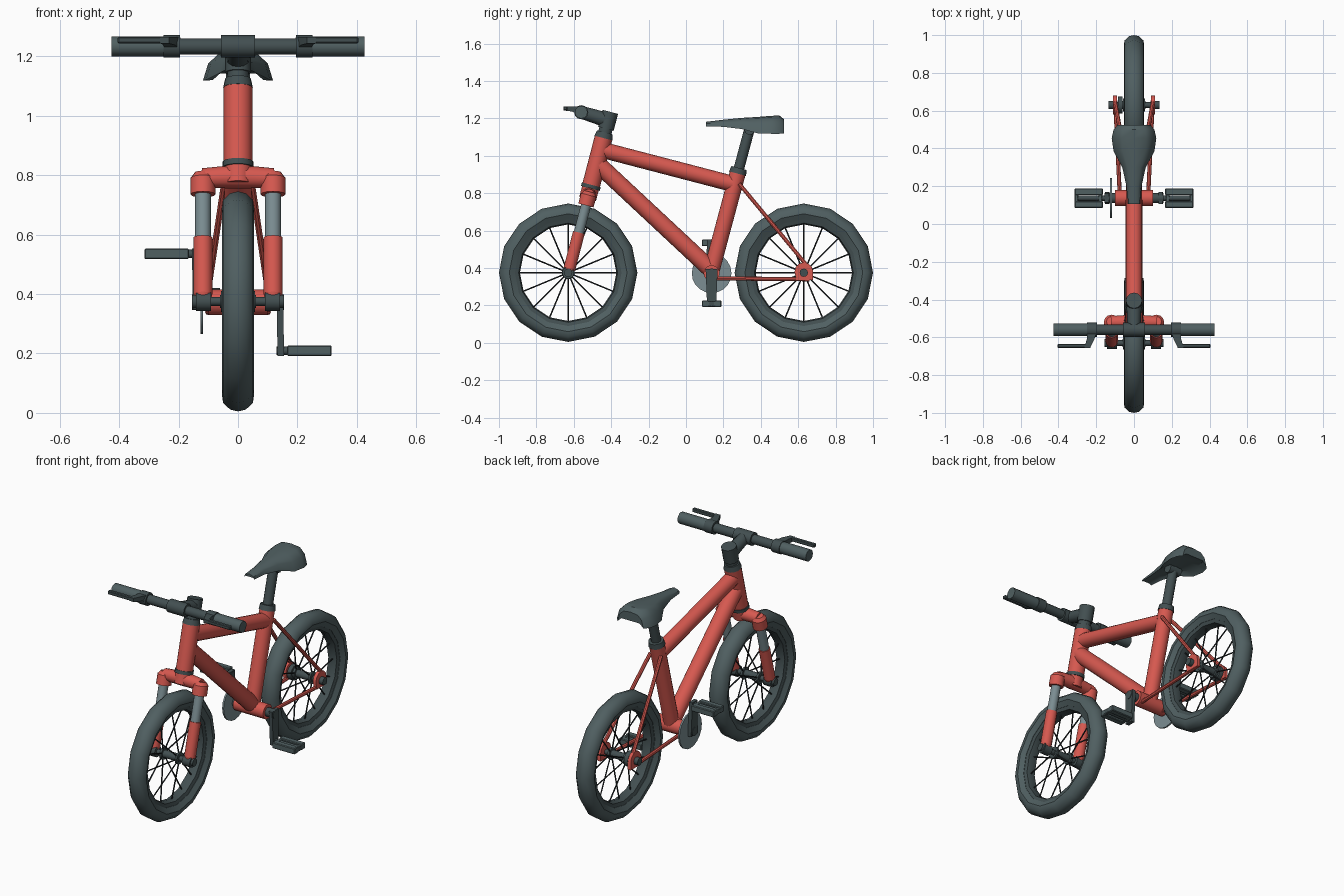
import bpy, bmesh, math
from mathutils import Vector, Matrix

if "Cube" in bpy.data.objects:
    bpy.data.objects.remove(bpy.data.objects["Cube"])


def material(name, rgb):
    m = bpy.data.materials.new(name)
    m.diffuse_color = (*rgb, 1)
    m.use_nodes = True
    m.node_tree.nodes["Principled BSDF"].inputs["Base Color"].default_value = m.diffuse_color
    return m


RED = material("red_paint", (0.68, 0.10, 0.08))
DARK = material("dark_rubber", (0.055, 0.078, 0.082))
TYRE = material("tyre_rubber", (0.08, 0.115, 0.12))
STEEL = material("steel", (0.20, 0.27, 0.29))
BLACK = material("spoke_black", (0.02, 0.025, 0.028))


def finish(name, bm, mat, angle=40):
    bmesh.ops.recalc_face_normals(bm, faces=bm.faces)
    me = bpy.data.meshes.new(name)
    bm.to_mesh(me)
    bm.free()
    me.polygons.foreach_set("use_smooth", [True] * len(me.polygons))
    me.set_sharp_from_angle(angle=math.radians(angle))
    me.materials.append(mat)
    ob = bpy.data.objects.new(name, me)
    bpy.context.collection.objects.link(ob)
    return ob


def tubes(name, mat, segs, n=12):
    """One object made of straight tubes: (start, end, radius[, end radius])."""
    bm = bmesh.new()
    for a, b, r, *r2 in segs:
        a, b = Vector(a), Vector(b)
        d = b - a
        rot = Vector((0, 0, 1)).rotation_difference(d).to_matrix().to_4x4()
        bmesh.ops.create_cone(bm, cap_ends=True, segments=n, radius1=r,
                              radius2=r2[0] if r2 else r, depth=d.length,
                              matrix=Matrix.Translation((a + b) / 2) @ rot)
    return finish(name, bm, mat)


def boxes(name, mat, items, bevel=0.004):
    """One object made of bevelled boxes: (centre, size)."""
    bm = bmesh.new()
    for c, s in items:
        bmesh.ops.create_cube(bm, size=1, matrix=Matrix.Translation(c) @ Matrix.Diagonal((*s, 1)))
    bmesh.ops.bevel(bm, geom=bm.edges[:], offset=bevel, segments=1, affect='EDGES')
    return finish(name, bm, mat, 30)


def loft(name, mat, rings, closed=False):
    """Bridge equal-length rings of points, capping the ends unless closed."""
    bm = bmesh.new()
    vs = [[bm.verts.new(p) for p in ring] for ring in rings]
    n = len(vs[0])
    for i in range(len(vs) - (0 if closed else 1)):
        p, q = vs[i], vs[(i + 1) % len(vs)]
        for j in range(n):
            bm.faces.new((p[j], p[(j + 1) % n], q[(j + 1) % n], q[j]))
    if not closed:
        bm.faces.new(vs[0])
        bm.faces.new(vs[-1])
    return finish(name, bm, mat, 40)


def steer(z, x=0):
    """Point on the raked steering axis at height z."""
    return (x, -0.44 - (1.1 - z) * 0.26, z)


def seat_axis(z):
    return (0, 0.135 + (z - 0.38) * 0.268, z)


# wheels: tyre, rim, spokes, hub
HZ = 0.375
tyre_profile = [(0.285, -0.036), (0.315, -0.054), (0.342, -0.05), (0.364, -0.026), (0.37, 0),
                (0.364, 0.026), (0.342, 0.05), (0.315, 0.054), (0.285, 0.036)]
rim_profile = [(0.295, -0.037), (0.265, -0.028), (0.258, 0), (0.265, 0.028), (0.295, 0.037)]
for side, wy in (("front", -0.63), ("rear", 0.63)):
    angles = [2 * math.pi * i / 16 for i in range(16)]
    for part, prof, mat in (("tyre", tyre_profile, TYRE), ("rim", rim_profile, DARK)):
        loft(f"{side}_{part}", mat,
             [[(x, wy + r * math.cos(a), HZ + r * math.sin(a)) for r, x in prof] for a in angles], True)
    tubes(f"{side}_spokes", BLACK,
          [((0.05 * (-1) ** i, wy + 0.02 * math.cos(a), HZ + 0.02 * math.sin(a)),
            (0, wy + 0.27 * math.cos(a), HZ + 0.27 * math.sin(a)), 0.004) for i, a in enumerate(angles)], 6)
    end = 0.155 if side == "front" else 0.135
    tubes(f"{side}_hub", DARK, [((-end, wy, HZ), (end, wy, HZ), 0.015),
                                ((-0.06, wy, HZ), (0.06, wy, HZ), 0.022)]
          + [((s * 0.045, wy, HZ), (s * 0.058, wy, HZ), 0.035) for s in (-1, 1)]
          + [((s * (end - 0.025), wy, HZ), (s * end, wy, HZ), 0.022) for s in (-1, 1)])

# frame tubes
tubes("head_tube", RED, [(steer(0.84), steer(1.1), 0.048)], 16)
tubes("headset_rings", DARK, [(steer(0.826), steer(0.845), 0.052), (steer(1.095), steer(1.125), 0.05, 0.043)], 16)
tubes("top_tube", RED, [((0, -0.44, 1.03), (0, 0.25, 0.85), 0.043)], 16)
tubes("down_tube", RED, [((0, -0.47, 0.955), (0, 0.13, 0.395), 0.046)], 16)
tubes("seat_tube", RED, [(seat_axis(0.38), seat_axis(0.92), 0.043)], 16)
tubes("bottom_bracket", RED, [((-0.1, 0.137, 0.372), (0.1, 0.137, 0.372), 0.043)], 16)

# rear stays and axle plates
for s, side in ((-1, "left"), (1, "right")):
    tubes(f"{side}_seat_stay", RED, [((s * 0.035, 0.285, 0.85), (s * 0.1, 0.645, 0.415), 0.011)], 8)
    tubes(f"{side}_chain_stay", RED, [((s * 0.075, 0.15, 0.345), (s * 0.1, 0.66, 0.34), 0.011)], 8)
    plate = [(0.63 + 0.05 * math.cos(a), 0.38 + 0.05 * math.sin(a))
             for a in (math.pi * k / 6 for k in range(7))] + [(0.59, 0.335), (0.68, 0.335)]
    loft(f"{side}_axle_plate", RED, [[(s * x, y, z) for y, z in plate] for x in (0.09, 0.11)])

# suspension fork
tubes("steerer", RED, [(steer(0.77), steer(0.83), 0.046)], 16)
tubes("fork_crown", RED, [(steer(0.79, s * 0.12), steer(0.795), 0.033, 0.04) for s in (-1, 1)]
      + [(steer(0.735, s * 0.118), steer(0.79, s * 0.118), 0.042) for s in (-1, 1)]
      + [(steer(0.79, s * 0.118), steer(0.808, s * 0.118), 0.042, 0.028) for s in (-1, 1)])
for s, side in ((-1, "left"), (1, "right")):
    tubes(f"{side}_fork_tube", STEEL, [(steer(0.57, s * 0.118), steer(0.74, s * 0.118), 0.027)])
    tubes(f"{side}_fork_leg", RED, [(steer(0.37, s * 0.118), steer(0.4, s * 0.118), 0.024, 0.032),
                                    (steer(0.4, s * 0.118), steer(0.59, s * 0.118), 0.032)])
    tubes(f"{side}_fork_end", DARK, [((s * 0.09, -0.63, HZ), (s * 0.142, -0.63, HZ), 0.032)])

# stem and handlebar
BY, BZ = -0.56, 1.233
tubes("stem", DARK, [(steer(1.11), steer(1.17), 0.036), (steer(1.145), steer(1.235), 0.043),
                     ((0, -0.42, 1.19), (0, BY, BZ), 0.04, 0.034),
                     ((-0.058, BY, BZ), (0.058, BY, BZ), 0.038)])
tubes("handlebar", DARK, [((-0.4, BY, BZ), (0.4, BY, BZ), 0.027)])
for s, side in ((-1, "left"), (1, "right")):
    tubes(f"{side}_grip", TYRE, [((s * 0.25, BY, BZ), (s * 0.425, BY, BZ), 0.034)])
    tubes(f"{side}_lever_clamp", DARK, [((s * 0.195, BY, BZ), (s * 0.25, BY, BZ), 0.038)])
    sections = [(0.193, 0.248, BY, 1.215, 1.262), (0.21, 0.25, -0.61, 1.237, 1.265), (0.232, 0.262, -0.656, 1.243, 1.265)]
    loft(f"{side}_lever_arm", DARK, [[(s * a, y, lo), (s * b, y, lo), (s * b, y, hi), (s * a, y, hi)]
                                     for a, b, y, lo, hi in sections])
    boxes(f"{side}_brake_lever", DARK, [((s * 0.32, -0.645, 1.254), (0.17, 0.022, 0.022))])

# seat and seat post
tubes("seat_collar", DARK, [(seat_axis(0.905), seat_axis(0.935), 0.047, 0.042)], 16)
tubes("seat_post", DARK, [(seat_axis(0.9), seat_axis(1.165), 0.028)])
tubes("seat_clamp", DARK, [((-0.04, 0.34, 1.14), (0.04, 0.34, 1.14), 0.028)])
seat = [(0.107, 0.034, 1.182, 1.158), (0.2, 0.04, 1.193, 1.155), (0.3, 0.062, 1.203, 1.143),
        (0.385, 0.108, 1.208, 1.12), (0.455, 0.118, 1.214, 1.118), (0.5, 0.108, 1.215, 1.118),
        (0.525, 0.085, 1.195, 1.12)]
loft("seat", TYRE, [[(0, y, t), (0.55 * w, y, t - 0.006), (0.85 * w, y, t - 0.4 * (t - b)), (w, y, b),
                     (0.7 * w, y, b + 0.3 * (t - b)), (-0.7 * w, y, b + 0.3 * (t - b)), (-w, y, b),
                     (-0.85 * w, y, t - 0.4 * (t - b)), (-0.55 * w, y, t - 0.006)] for y, w, t, b in seat])

# drivetrain: chainring, cog, cranks and pedals
CY, CZ = 0.137, 0.372
tubes("chainring", STEEL, [((-0.127, CY, CZ), (-0.117, CY, CZ), 0.106)], 20)
tubes("rear_cog", DARK, [((-0.085, 0.63, HZ), (-0.06, 0.63, HZ), 0.045)], 16)
tubes("crank_axle", DARK, [((-0.155, CY, CZ), (0.155, CY, CZ), 0.026)])
for s, side in ((-1, "left"), (1, "right")):
    pz = CZ - s * 0.163
    loft(f"{side}_crank", DARK, [[(s * x, CY - w, z), (s * x, CY + w, z), (s * (x + 0.022), CY + w, z),
                                  (s * (x + 0.022), CY - w, z)]
                                 for x, w, z in ((0.13, 0.032, CZ + s * 0.022), (0.133, 0.024, pz - s * 0.018))])
    tubes(f"{side}_pedal_axle", DARK, [((s * 0.13, CY, pz), (s * 0.315, CY, pz), 0.014)])
    boxes(f"{side}_pedal", TYRE, [((s * 0.24, CY + dy, pz), (0.15, 0.036, 0.036)) for dy in (-0.034, 0.034)]
          + [((s * x, CY, pz), (0.02, 0.07, 0.03)) for x in (0.178, 0.305)])
